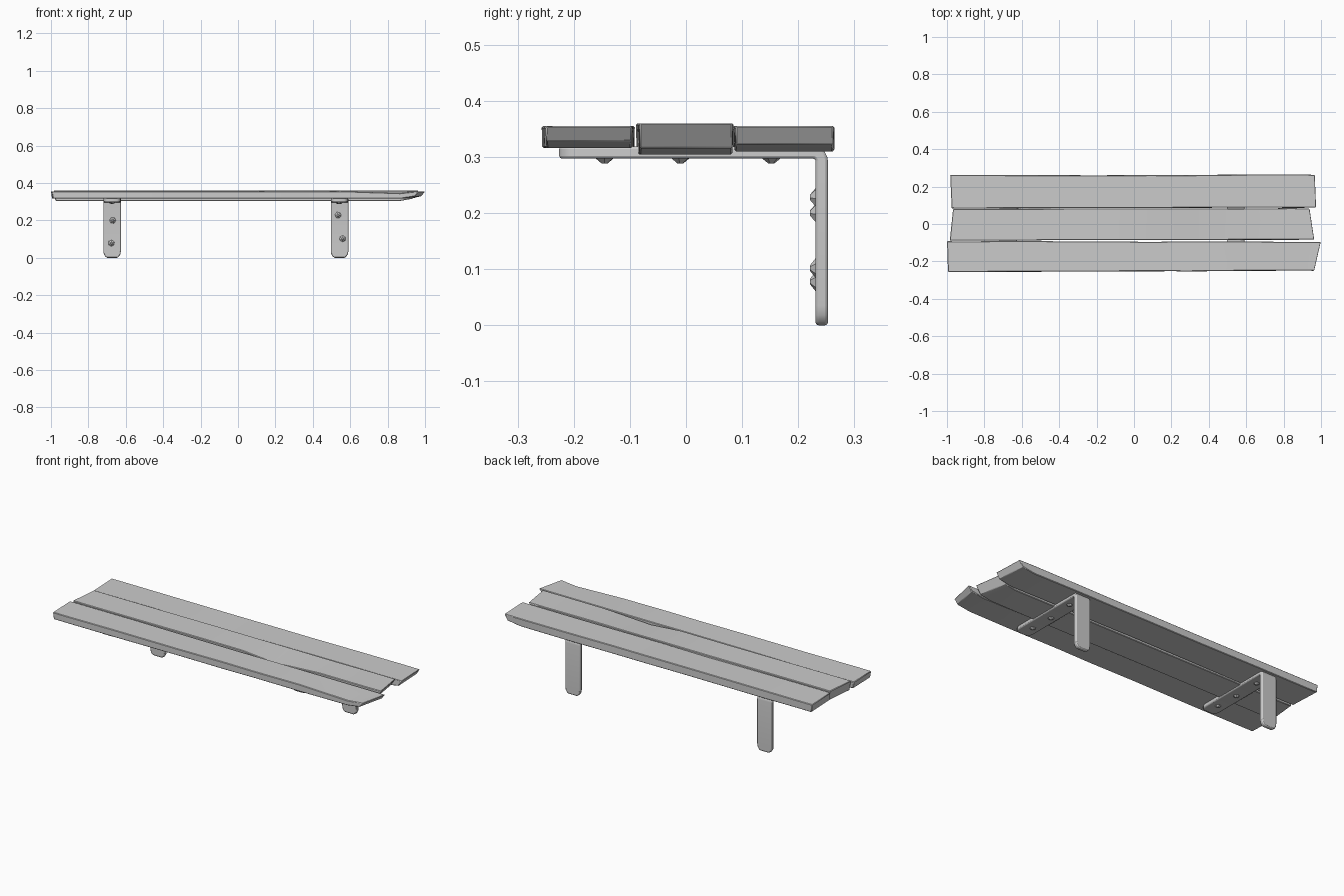
import bpy, bmesh, math, random
from mathutils import Vector, Matrix

random.seed(4)
cube = bpy.data.objects.get("Cube")
if cube:
    bpy.data.objects.remove(cube, do_unlink=True)

grey = bpy.data.materials.new("plain_grey")
grey.use_nodes = True
grey.diffuse_color = (0.6, 0.6, 0.6, 1)
grey.node_tree.nodes["Principled BSDF"].inputs["Base Color"].default_value = (0.6, 0.6, 0.6, 1)


def finish(name, bm, bevel=0, segments=1):
    bmesh.ops.recalc_face_normals(bm, faces=bm.faces)
    mesh = bpy.data.meshes.new(name)
    bm.to_mesh(mesh)
    bm.free()
    mesh.materials.append(grey)
    obj = bpy.data.objects.new(name, mesh)
    bpy.context.collection.objects.link(obj)
    if bevel:
        mod = obj.modifiers.new("worn_edges", "BEVEL")
        mod.width, mod.segments, mod.limit_method = bevel, segments, "ANGLE"
        mod.angle_limit = math.radians(40)
    bpy.ops.object.select_all(action="DESELECT")
    bpy.context.view_layer.objects.active = obj
    obj.select_set(True)
    bpy.ops.object.shade_smooth_by_angle(angle=math.radians(35))
    return obj


def plank(name, front, back, z, undercut, dent):
    """Loft a worn board; front and back are the (x0, y0, x1, y1) long edges."""
    bm = bmesh.new()
    rings = []
    steps = [0, 0.04, 0.2, 0.4, 0.55, 0.65, 0.8, 0.95, 1]
    for t in steps:
        ring = []
        for edge, top in ((front, 0), (back, 0), (back, 1), (front, 1)):
            x = edge[0] + (edge[2] - edge[0]) * t
            y = edge[1] + (edge[3] - edge[1]) * t
            h = z[top]
            if 0 < t < 1:
                y += random.uniform(-0.002, 0.002)
            if t == 1 and not top:       # split, sloping end
                x -= undercut
                h += 0.012
            if t == 0 and not top:
                x += undercut * 0.3
            if top and edge is front and t == dent[0]:
                h -= dent[1]             # worn hollow in the front edge
            ring.append(bm.verts.new((x, y, h)))
        rings.append(ring)
    for a, b in zip(rings, rings[1:]):
        for i in range(4):
            j = (i + 1) % 4
            bm.faces.new((a[i], a[j], b[j], b[i]))
    bm.faces.new(rings[0])
    bm.faces.new(rings[-1])
    return finish(name, bm, 0.003)


# Three worn boards
plank("front_plank", (-0.995, -0.256, 0.965, -0.25), (-1.0, -0.092, 1.0, -0.096),
      (0.316, 0.355), 0.02, (0.95, 0.010))
plank("middle_plank", (-0.985, -0.088, 0.965, -0.083), (-0.968, 0.08, 0.94, 0.083),
      (0.304, 0.36), 0.03, (0.65, 0.016))
plank("back_plank", (-0.975, 0.084, 0.975, 0.088), (-0.983, 0.261, 0.968, 0.263),
      (0.310, 0.355), 0.02, (0.4, 0.004))


def bracket(name, cx, half=0.047, thick=0.022):
    """Bent metal strip: a swept L with rounded tips."""
    bm = bmesh.new()
    inset = [(0, 0.026), (0.006, 0.036), (0.018, 0.044), (0.035, half)]
    path = [(-0.226 + d, 0.297, w, 0, 1) for d, w in inset]
    for i in range(6):                   # outer bend
        a = math.pi / 2 * (1 - i / 5)
        c, s = math.cos(a), math.sin(a)
        path.append((0.226 + 0.005 * c, 0.292 + 0.005 * s, half, c, s))
    path += [(0.231, d, w, 1, 0) for d, w in reversed(inset)]
    rings = []
    for y, h, w, ny, nz in path:
        outer = (y + ny * thick, h + nz * thick)
        rings.append([bm.verts.new((cx + sx * w, p[0], p[1]))
                      for sx, p in ((-1, (y, h)), (1, (y, h)), (1, outer), (-1, outer))])
    for a, b in zip(rings, rings[1:]):
        for i in range(4):
            j = (i + 1) % 4
            bm.faces.new((a[i], a[j], b[j], b[i]))
    bm.faces.new(rings[0])
    bm.faces.new(rings[-1])
    return finish(name, bm, 0.005, 2)


def screw(name, location, direction):
    """Low faceted screw head."""
    bm = bmesh.new()
    turn = Vector((0, 0, 1)).rotation_difference(Vector(direction)).to_matrix().to_4x4()
    spin = Matrix.Rotation(random.uniform(0, 1), 4, "Z")
    bmesh.ops.create_cone(bm, cap_ends=True, segments=6, radius1=0.02, radius2=0.005,
                          depth=0.012, matrix=Matrix.Translation(location) @ turn @ spin)
    return finish(name, bm)


# Brackets with their screws
for side, cx, uprights in (("right", -0.673, ((0.003, 0.2), (-0.004, 0.078))),
                           ("left", 0.543, ((-0.008, 0.228), (0.016, 0.102)))):
    bracket(side + "_bracket", cx)
    for i, (dx, z) in enumerate(uprights):
        screw(f"{side}_wall_screw_{i + 1}", (cx + dx, 0.227, z), (0, -1, 0))
    for i, y in enumerate((-0.145, -0.01, 0.152)):
        screw(f"{side}_board_screw_{i + 1}", (cx + random.uniform(-0.01, 0.01), y, 0.294),
              (0, 0, -1))
